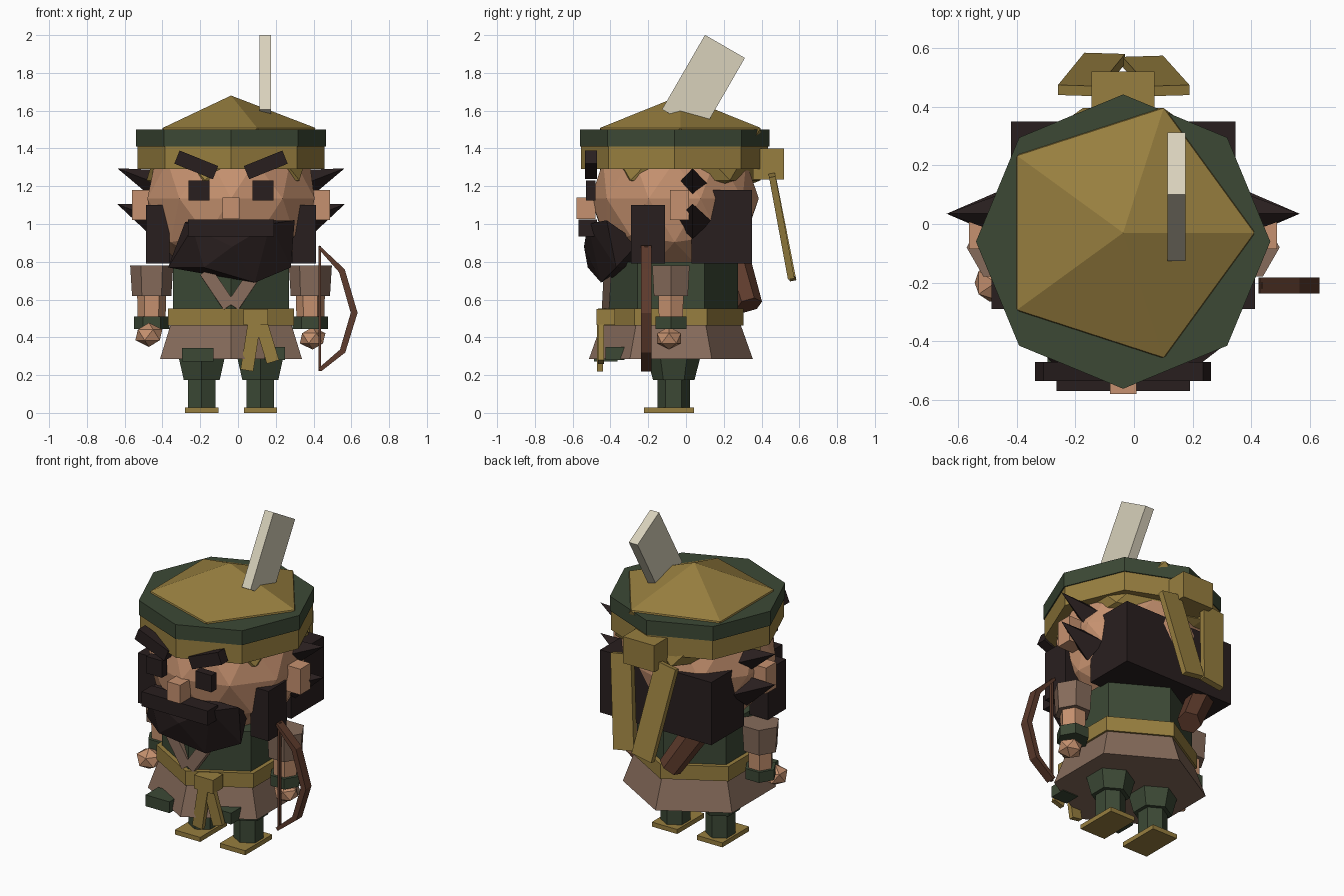
import bpy, bmesh
from math import radians
from mathutils import Vector, Matrix

if "Cube" in bpy.data.objects:
    bpy.data.objects.remove(bpy.data.objects["Cube"])

CX = -0.037  # body centre line


def material(name, r, g, b):
    m = bpy.data.materials.new(name)
    m.use_nodes = True
    m.diffuse_color = (r, g, b, 1)
    m.node_tree.nodes["Principled BSDF"].inputs["Base Color"].default_value = (r, g, b, 1)
    return m


SKIN = material("skin", 0.565, 0.285, 0.16)
GOLD = material("ochre_cloth", 0.31, 0.21, 0.05)
GREEN = material("dark_green_cloth", 0.045, 0.066, 0.036)
DARK = material("black_brown_hair", 0.022, 0.0135, 0.0135)
TAUPE = material("taupe_cloth", 0.24, 0.148, 0.105)
WOOD = material("brown_wood", 0.11, 0.043, 0.025)
BONE = material("pale_feather", 0.69, 0.64, 0.5)


def finish(name, bm, mat, matrix=Matrix()):
    bmesh.ops.recalc_face_normals(bm, faces=bm.faces)
    me = bpy.data.meshes.new(name)
    bm.to_mesh(me)
    bm.free()
    me.materials.append(mat)
    ob = bpy.data.objects.new(name, me)
    ob.matrix_world = matrix
    bpy.context.collection.objects.link(ob)


def box(name, mat, center, size, rot=0, axis='Y'):
    bm = bmesh.new()
    bmesh.ops.create_cube(bm, size=1)
    bmesh.ops.scale(bm, vec=size, verts=bm.verts)
    finish(name, bm, mat, Matrix.Translation(center) @ Matrix.Rotation(radians(rot), 4, axis))


def ball(name, mat, center, size, level):
    bm = bmesh.new()
    bmesh.ops.create_icosphere(bm, subdivisions=level, radius=1)
    bmesh.ops.scale(bm, vec=size, verts=bm.verts)
    finish(name, bm, mat, Matrix.Translation(center))


def prism(name, mat, x, y, z0, z1, r0, r1, sides=6, turn=0):
    """Upright tapered prism; with no turn, corners point to the front and back."""
    bm = bmesh.new()
    bmesh.ops.create_cone(bm, cap_ends=True, segments=sides, radius1=r0, radius2=r1, depth=z1 - z0)
    place = Matrix.Translation((x, y, (z0 + z1) / 2))
    finish(name, bm, mat, place @ Matrix.Rotation(radians(turn), 4, 'Z'))


def rod(name, mat, a, b, r0, r1, sides):
    """Tapered prism running from a to b."""
    a, b = Vector(a), Vector(b)
    bm = bmesh.new()
    bmesh.ops.create_cone(bm, cap_ends=True, segments=sides, radius1=r0, radius2=r1, depth=(b - a).length)
    q = (b - a).to_track_quat('Z', 'Y').to_matrix().to_4x4()
    finish(name, bm, mat, Matrix.Translation((a + b) / 2) @ q)


def strip(name, mat, a, b, width, thick):
    """Flat cloth strip from a to b, its wide side along x."""
    a, b = Vector(a), Vector(b)
    z = (b - a).normalized()
    y = z.cross(Vector((1, 0, 0))).normalized()
    x = y.cross(z)
    bm = bmesh.new()
    bmesh.ops.create_cube(bm, size=1)
    bmesh.ops.scale(bm, vec=(width, thick, (b - a).length), verts=bm.verts)
    rot = Matrix((x, y, z)).transposed().to_4x4()
    finish(name, bm, mat, Matrix.Translation((a + b) / 2) @ rot)


# Head and hat
ball("head", SKIN, (CX, -0.06, 1.135), (0.465, 0.445, 0.44), 2)
ball("hat_crown", GOLD, (CX, -0.03, 1.37), (0.5, 0.5, 0.31), 1)
prism("hat_band", GOLD, CX, -0.06, 1.29, 1.41, 0.495, 0.495, 8)
prism("hat_brim", GREEN, CX, -0.06, 1.41, 1.5, 0.502, 0.502, 8)
box("hat_feather", BONE, (0.145, 0.0925, 1.743), (0.06, 0.244, 0.455), -30, 'X')

# Headband knot and hanging tails
box("headband_knot", GOLD, (CX, 0.437, 1.318), (0.215, 0.165, 0.165))
strip("headband_tail_right", GOLD, (-0.19, 0.455, 1.27), (-0.1, 0.565, 0.71), 0.14, 0.035)
strip("headband_tail_left", GOLD, (0.12, 0.455, 1.26), (0.03, 0.555, 0.72), 0.14, 0.035)

# Face
box("nose", SKIN, (CX, -0.53, 1.083), (0.09, 0.1, 0.115))
box("moustache", DARK, (CX, -0.52, 0.98), (0.455, 0.1, 0.09))
for s, side in ((-1, "right"), (1, "left")):
    box(f"eye_{side}", DARK, (CX + s * 0.17, -0.505, 1.178), (0.11, 0.05, 0.105))
    box(f"eyebrow_{side}", DARK, (CX + s * 0.184, -0.503, 1.313), (0.22, 0.065, 0.075), -22 * s)
    box(f"ear_{side}", SKIN, (CX + s * 0.46, -0.035, 1.1), (0.13, 0.1, 0.16))
    box(f"sideburn_{side}", DARK, (CX + s * 0.387, -0.2, 0.945), (0.125, 0.18, 0.31))
    for part, z, r in (("upper", 1.205, 0.085), ("lower", 1.015, 0.1)):
        rod(f"hair_spike_{part}_{side}", DARK, (CX + s * 0.37, 0.035, z),
            (CX + s * 0.602, 0.035, z + 0.09), r, 0, 4)
box("back_hair", DARK, (CX, 0.19, 0.985), (0.765, 0.32, 0.39))

# Beard as a faceted lump
bm = bmesh.new()
for p in ((-.28, -.42, 1.01), (.3, -.42, 1.02), (.17, -.52, 1.0), (-.24, -.52, .98),
          (-.37, -.37, .77), (.28, -.37, .77), (.09, -.45, .69), (-.18, -.52, .77),
          (-.25, -.25, .9), (.24, -.25, .9), (-.03, -.54, .88), (.0, -.25, .78)):
    bm.verts.new(p)
bmesh.ops.convex_hull(bm, input=bm.verts)
finish("beard", bm, DARK)

# Torso, belt and skirt
TY = -0.08
prism("tunic", GREEN, CX, TY, 0.5, 0.8, 0.355, 0.355)
prism("belt", GOLD, CX, TY, 0.462, 0.553, 0.385, 0.385)
prism("skirt", TAUPE, CX, TY, 0.285, 0.465, 0.434, 0.37)
for s, side in ((-1, "right"), (1, "left")):
    strip(f"collar_{side}", TAUPE, (CX + s * 0.135, -0.415, 0.75), (CX + s * 0.01, -0.425, 0.565), 0.07, 0.04)
box("sash_knot", GOLD, (0.095, -0.425, 0.507), (0.13, 0.1, 0.085))
strip("sash_tail_right", GOLD, (0.09, -0.455, 0.5), (0.047, -0.455, 0.225), 0.068, 0.03)
strip("sash_tail_left", GOLD, (0.115, -0.45, 0.5), (0.185, -0.45, 0.27), 0.068, 0.03)
box("pouch_right", GREEN, (-0.213, -0.425, 0.308), (0.165, 0.125, 0.07))
box("pouch_left", GREEN, (0.195, -0.375, 0.315), (0.11, 0.1, 0.07))

# Arms and legs
for s, side in ((-1, "right"), (1, "left")):
    x, y = CX + s * 0.42, -0.08
    prism(f"sleeve_{side}", TAUPE, x, y, 0.62, 0.78, 0.104, 0.114, turn=90)
    prism(f"forearm_{side}", SKIN, x, y, 0.48, 0.63, 0.073, 0.077, turn=90)
    prism(f"cuff_{side}", GREEN, x, y, 0.445, 0.51, 0.094, 0.094, turn=90)
    x = CX + s * 0.155
    prism(f"thigh_{side}", GREEN, x, -0.065, 0.175, 0.31, 0.11, 0.145)
    prism(f"shin_{side}", GREEN, x, -0.065, 0.02, 0.19, 0.085, 0.085)
    box(f"sole_{side}", GOLD, (x, -0.09, 0.014), (0.175, 0.265, 0.028))
ball("hand_right", SKIN, (-0.472, -0.2, 0.413), (0.08, 0.075, 0.064), 1)
ball("hand_left", SKIN, (0.395, -0.09, 0.395), (0.076, 0.075, 0.06), 1)

# Bow: flat limb swept in segments, with a straight string
outer = [(.43, .887), (.565, .76), (.633, .53), (.568, .32), (.44, .22)]
inner = [(.425, .87), (.535, .745), (.597, .53), (.54, .335), (.425, .235)]
bm = bmesh.new()
for i in range(4):
    bm.faces.new([bm.verts.new((x, -0.237, z))
                  for x, z in (outer[i], outer[i + 1], inner[i + 1], inner[i])])
bmesh.ops.remove_doubles(bm, verts=bm.verts, dist=1e-5)
geom = bmesh.ops.extrude_face_region(bm, geom=bm.faces[:])["geom"]
bmesh.ops.translate(bm, vec=(0, 0.055, 0),
                    verts=[v for v in geom if isinstance(v, bmesh.types.BMVert)])
finish("bow_limb", bm, WOOD)
box("bow_string", WOOD, (0.432, -0.21, 0.553), (0.014, 0.02, 0.66))

# Quiver slung across the back
rod("quiver", WOOD, (-0.125, 0.335, 0.57), (-0.29, 0.25, 0.85), 0.07, 0.08, 6)
